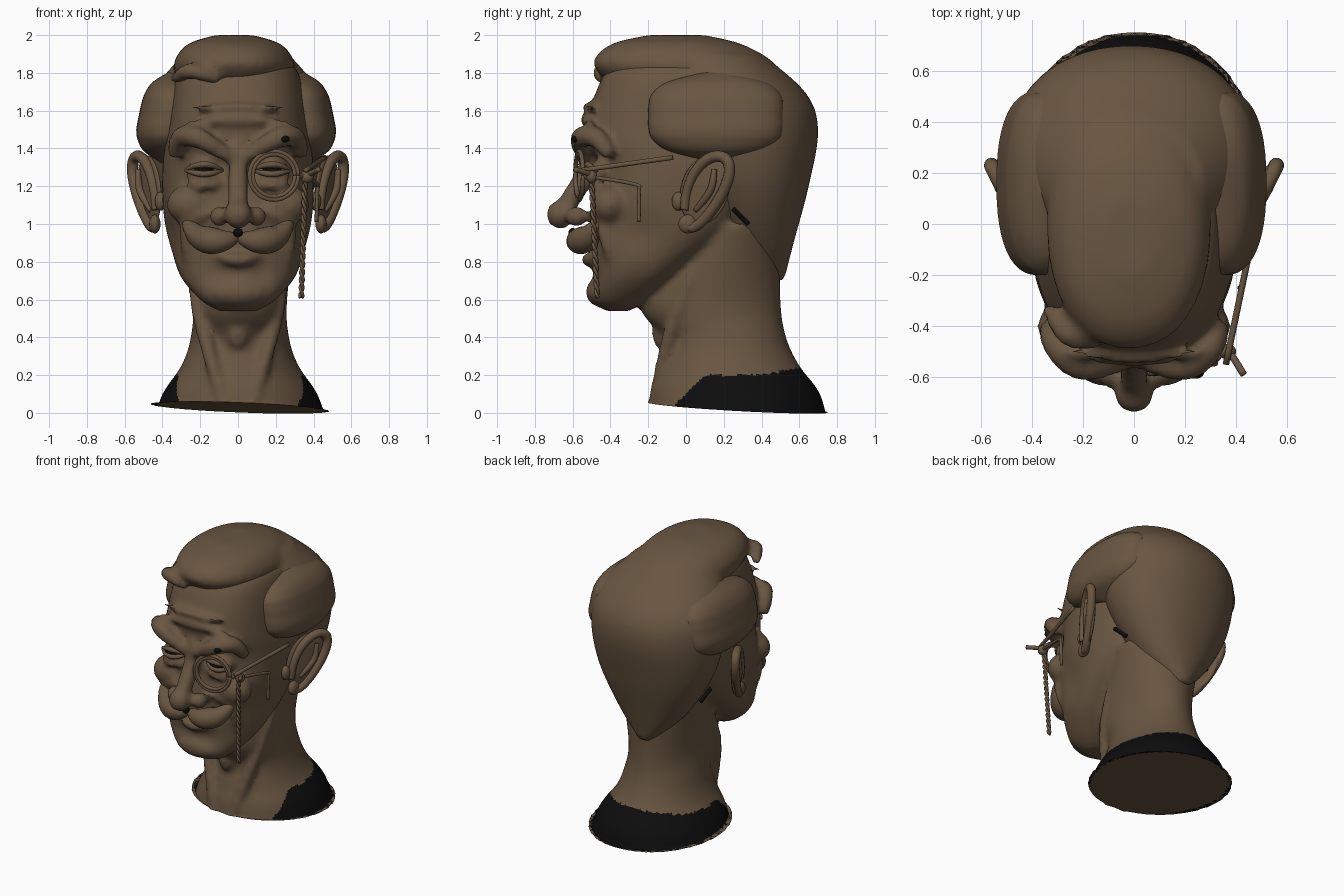
import bpy, bmesh
from math import cos, sin, pi, radians, copysign, exp
from mathutils import Vector, Matrix, Euler

if "Cube" in bpy.data.objects:
    bpy.data.objects.remove(bpy.data.objects["Cube"])


def material(name, rgb):
    mat = bpy.data.materials.new(name)
    mat.use_nodes = True
    mat.diffuse_color = (*rgb, 1)
    node = mat.node_tree.nodes["Principled BSDF"]
    node.inputs["Base Color"].default_value = (*rgb, 1)
    node.inputs["Roughness"].default_value = 0.8
    return mat


BROWN = material("clay brown", (0.14, 0.092, 0.053))
BLACK = material("soft black", (0.004, 0.004, 0.004))
SIDES = (1, -1)


def spline(points, steps):
    """Smooth path through points of any dimension."""
    out, last = [], len(points) - 1
    for i in range(last):
        before, start, end, after = (points[max(0, min(last, k))] for k in range(i - 1, i + 3))
        for j in range(steps):
            t = j / steps
            out.append([q + t * (r - p) / 2 + t * t * (2 * p - 5 * q + 4 * r - s) / 2
                        + t ** 3 * (3 * q - p - 3 * r + s) / 2
                        for p, q, r, s in zip(before, start, end, after)])
    return out + [list(points[-1])]


def skin(bm, rings):
    rows = [[bm.verts.new(point) for point in ring] for ring in rings]
    count = len(rows[0])
    for low, high in zip(rows, rows[1:]):
        for i in range(count):
            j = (i + 1) % count
            bm.faces.new((low[i], low[j], high[j], high[i]))
    bm.faces.new(rows[0])
    bm.faces.new(rows[-1])


def loft(bm, rows, power=2.0, shift=0.0, segments=48):
    """Rounded rings; rows are height, front y, back y, half width."""
    def rounded(value):
        return copysign(abs(value) ** (2 / power), value)

    angles = [2 * pi * i / segments for i in range(segments)]
    skin(bm, [[(shift + width * rounded(cos(a)),
                (front + back) / 2 + (back - front) / 2 * rounded(sin(a)), z) for a in angles]
              for z, front, back, width in spline(rows, 6)])


def tube(bm, points, thick, ends=1.0, flip=1, sides=12, steps=6):
    """Round tube that thins towards its ends."""
    path = [Vector((x * flip, y, z)) for x, y, z in spline(points, steps)]
    last = len(path) - 1
    rings, across = [], None
    for i, centre in enumerate(path):
        along = (path[min(i + 1, last)] - path[max(i - 1, 0)]).normalized()
        across = along.orthogonal() if across is None else across - along * across.dot(along)
        across.normalize()
        other = along.cross(across)
        radius = thick * (ends + (1 - ends) * sin(pi * i / last))
        angles = [2 * pi * k / sides for k in range(sides)]
        rings.append([centre + radius * (across * cos(a) + other * sin(a)) for a in angles])
    skin(bm, rings)


def arc(bm, centre, width, rise, back, thick, flip=1):
    """Tapered fold bowed upwards by rise and wrapped backwards at its ends."""
    x, y, z = centre
    points = [(x + width * t, y + back * t * t, z - rise * t * t) for t in (-1, -.5, 0, .5, 1)]
    tube(bm, points, thick, .4, flip)


def blob(bm, centre, radii, turn=(0, 0, 0), flip=1):
    place = Matrix.LocRotScale(Vector(centre), Euler([radians(a) for a in turn]), Vector(radii))
    bmesh.ops.create_uvsphere(bm, u_segments=24, v_segments=14, radius=1,
                              matrix=Matrix.Diagonal((flip, 1, 1, 1)) @ place)


def finish(name, bm, mat, voxel=None):
    bmesh.ops.recalc_face_normals(bm, faces=bm.faces)
    mesh = bpy.data.meshes.new(name)
    bm.to_mesh(mesh)
    bm.free()
    part = bpy.data.objects.new(name, mesh)
    bpy.context.collection.objects.link(part)
    if voxel:
        merge = part.modifiers.new("merge", "REMESH")
        merge.mode, merge.voxel_size = "VOXEL", voxel
        soften = part.modifiers.new("soften", "SMOOTH")
        soften.factor, soften.iterations = .5, 4
        graph = bpy.context.evaluated_depsgraph_get()
        mesh = bpy.data.meshes.new_from_object(part.evaluated_get(graph))
        part.modifiers.clear()
        part.data = mesh
    mesh.materials.clear()
    mesh.materials.append(mat)
    mesh.polygons.foreach_set("use_smooth", [True] * len(mesh.polygons))
    return mesh


# Neck with flared base, and the face block
bm = bmesh.new()
loft(bm, [(-.1, -.2, .76, .48), (.1, -.19, .71, .41), (.25, -.15, .6, .31), (.4, -.13, .53, .26),
          (.6, -.24, .5, .25), (1, 0, .5, .3)], shift=.01)
loft(bm, [(.54, -.42, -.3, .1), (.6, -.5, -.2, .2), (.75, -.49, 0, .32), (1, -.5, .3, .39),
          (1.3, -.47, .4, .4), (1.5, -.53, .4, .37), (1.8, -.43, .4, .32), (1.87, -.3, .3, .2)], power=2.5)

# Nose, chin, throat, lower lip and forehead folds
tube(bm, [(0, -.5, 1.42), (0, -.53, 1.27), (0, -.65, 1.07)], thick=.055)
blob(bm, (0, -.665, 1.05), (.075, .075, .075))
blob(bm, (0, -.45, .64), (.16, .08, .08))
blob(bm, (0, -.12, .42), (.06, .06, .09))
arc(bm, (0, -.52, .81), width=.14, rise=-.03, back=.06, thick=.035)
for z in (1.55, 1.62):
    arc(bm, (0, -.85 + z / 5, z), width=.27, rise=.01, back=.04, thick=.022)

# Paired brows, nostrils, cheeks, eyes, smile folds and neck tendons
for s in SIDES:
    tube(bm, [(.04, -.54, 1.35), (.2, -.56, 1.45), (.3, -.48, 1.46), (.34, -.4, 1.36)], .058, .6, s)
    blob(bm, (.1, -.58, 1.04), (.05, .06, .055), flip=s)
    blob(bm, (.25, -.4, 1.1), (.13, .11, .11), flip=s)
    blob(bm, (.18, -.455, 1.28), (.1, .06, .06), flip=s)
    arc(bm, (.18, -.5, 1.2), width=.1, rise=-.03, back=.03, thick=.022, flip=s)
    tube(bm, [(.13, -.5, 1.07), (.26, -.44, 1), (.27, -.4, .8)], .045, .4, s)
    tube(bm, [(.24, .1, .85), (.2, -.06, .5), (.06, -.18, 0)], .04, .8, s)
mesh = finish("head_and_neck", bm, BROWN, voxel=.02)

# Hollow the cheeks, eye corners and chin fold, and cut a tilted flat base
hollows = [(Vector((.37, -.25, .95)), .13, .03), (Vector((.1, -.49, 1.3)), .05, .03),
           (Vector((.12, -.47, .74)), .06, .01)]
normals = [v.normal.copy() for v in mesh.vertices]
for v, normal in zip(mesh.vertices, normals):
    x, y, z = v.co
    if y < 0 and z > .6:
        point = Vector((abs(x), y, z))
        v.co -= normal * sum(depth * exp(-((point - centre).length / reach) ** 2)
                             for centre, reach, depth in hollows)
    else:
        v.co.z = max(z, .044 - .04 * x - .055 * y)

# Black collar, open at the front and brown underneath
mesh.materials.append(BLACK)
for face in mesh.polygons:
    x, y, z = face.center
    rim = .2 + max(0, y - .4) / 5
    face.material_index = int(z < rim and y > z - .1 and face.normal.z > -.9)
mesh.set_sharp_from_angle(angle=radians(50))

# Hair: nape, crown and swept front
bm = bmesh.new()
loft(bm, [(.7, .4, .52, .05), (.9, .2, .57, .25), (1.2, .05, .65, .42), (1.5, -.05, .7, .47),
          (1.7, -.1, .63, .44), (1.9, -.1, .4, .28)], power=2.1, shift=-.01)
loft(bm, [(1.74, -.4, .5, .3), (1.85, -.49, .47, .32), (1.95, -.4, .3, .25), (2, -.2, .1, .1)],
     power=2.2, shift=-.02)
tube(bm, [(-.34, -.32, 1.76), (-.25, -.44, 1.81), (-.1, -.45, 1.76)], thick=.045, ends=.5)
finish("crown_hair", bm, BROWN, voxel=.022)

# Side locks over the ears
for s, name, out in ((1, "left_side_hair", .36), (-1, "right_side_hair", .38)):
    bm = bmesh.new()
    rows = []
    for i in range(9):
        t = i / 8
        bulge = 1 - (2 * t - 1) ** 4
        rows.append((1.32 + t / 2, .17 - .37 * bulge, .17 + .35 * bulge, .02 + .14 * bulge))
    loft(bm, rows, power=2.4)
    for v in bm.verts:
        v.co.x = s * (v.co.x + out - .2 * max(0, v.co.z - 1.5))
    finish(name, bm, BROWN)

# Ears: rim, bowl, inner fold and front flap
centre, across, up = Vector((.49, .1, 1.17)), Vector((.06, .12, 0)), Vector((.04, .07, .19))
for s, name in ((1, "left_ear"), (-1, "right_ear")):
    bm = bmesh.new()
    angles = [radians(a) for a in range(-120, 220, 30)]
    rim = [centre + across * cos(a) * (.8 + sin(a) / 5) + up * sin(a) for a in angles]
    tube(bm, rim, .03, .8, s)
    blob(bm, (.47, .1, 1.18), (.022, .14, .19), (-20, 0, -25), s)
    tube(bm, [(.53, .15, 1.29), (.52, .13, 1.18), (.46, .05, 1.07)], .02, .7, s)
    blob(bm, (.44, .01, 1), (.03, .05, .05), flip=s)
    blob(bm, (.41, -.04, 1.12), (.03, .035, .05), flip=s)
    finish(name, bm, BROWN)

# Eyelids with a dark slit between, and the other dark marks
lids, marks = bmesh.new(), bmesh.new()
for s in SIDES:
    for rise in (.03, -.02):
        arc(lids, (.18, -.52, 1.285 + rise), width=.1, rise=rise, back=.05, thick=.017, flip=s)
    arc(marks, (.18, -.523, 1.29), width=.05, rise=0, back=.015, thick=.008, flip=s)
    tube(marks, [(.375, .25, 1.08), (.345, .33, 1)], .014, flip=s)
blob(marks, (.24, -.584, 1.45), (.034, .022, .02))
blob(marks, (0, -.6, .955), (.026, .022, .024))
finish("eyelids", lids, BROWN)
finish("dark_marks", marks, BLACK)

# Moustache
bm = bmesh.new()
for s in SIDES:
    tube(bm, [(0, -.56, .93), (.1, -.57, .91), (.2, -.52, .93), (.28, -.46, 1.01)], .072, .25, s, sides=20)
finish("moustache", bm, BROWN)

# Monocle: double rim, hinge, temple arm and drop wire
bm = bmesh.new()
turns = [i * pi / 24 for i in range(49)]
for radius in (.128, .112):
    tube(bm, [(.19 + radius * cos(a), -.565 + .02 * cos(a), 1.257 + radius * sin(a)) for a in turns],
         thick=.012, steps=1)
blob(bm, (.365, -.5, 1.25), (.035, .03, .035))
tube(bm, [(.31, -.54, 1.25), (.365, -.5, 1.26), (.43, -.59, 1.29)], thick=.014)
tube(bm, [(.36, -.55, 1.285), (.46, -.07, 1.352)], thick=.013)
tube(bm, [(.37, -.5, 1.25), (.42, -.27, 1.21), (.42, -.25, 1.17), (.415, -.25, 1.01)], thick=.01)

# Twisted cord
for phase in (0, pi):
    cord = []
    for i in range(61):
        t, a = i / 60, i * .8 + phase
        cord.append((.355 - .02 * t + .008 * cos(a), -.5 + .03 * t + .008 * sin(a), 1.24 - .63 * t))
    tube(bm, cord, thick=.009, sides=6, steps=1)
finish("monocle", bm, BROWN)
